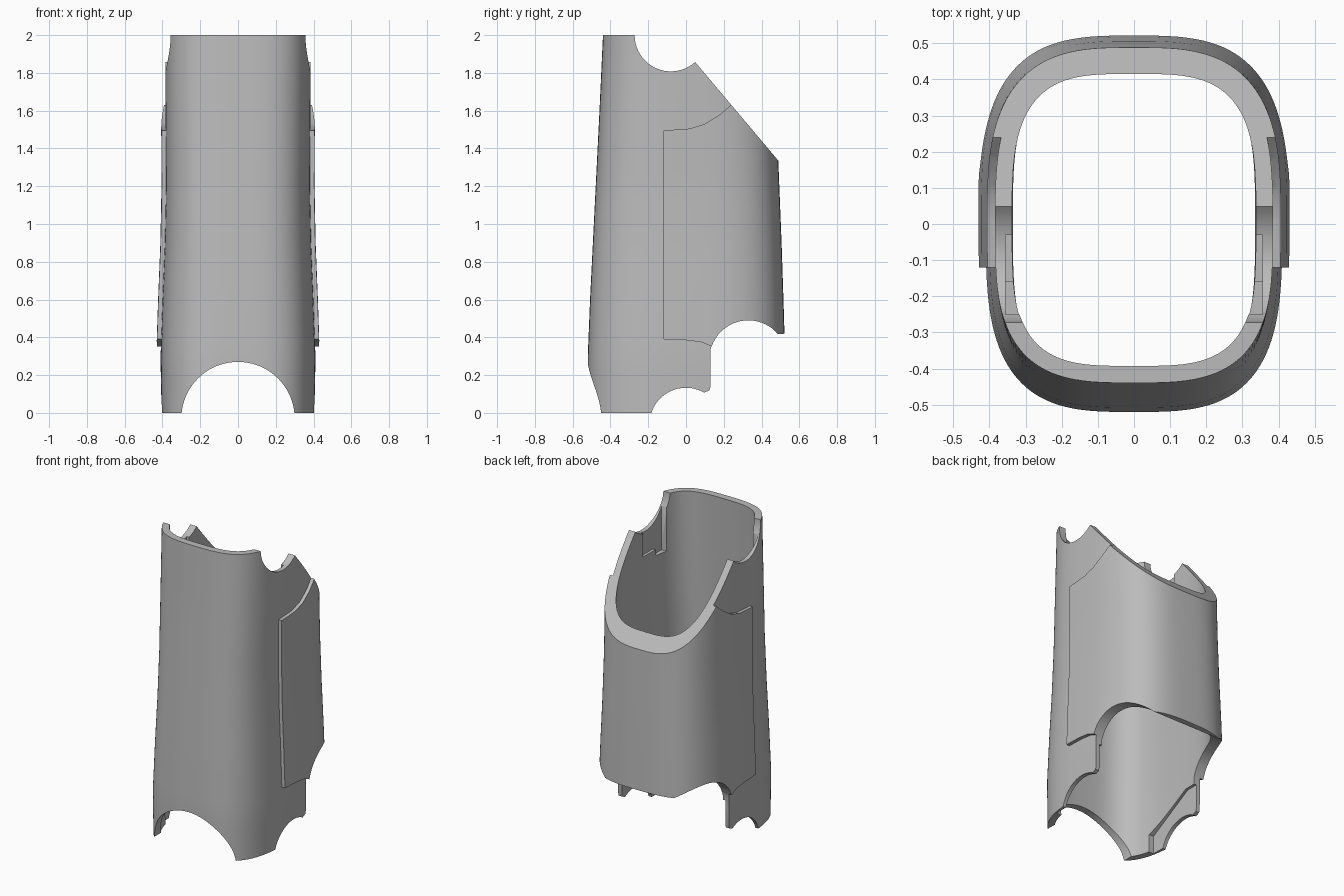
import bpy, bmesh, math

if "Cube" in bpy.data.objects:
    bpy.data.objects.remove(bpy.data.objects["Cube"], do_unlink=True)

grey = bpy.data.materials.new("plain grey")
grey.use_nodes = True
grey.diffuse_color = (0.5, 0.5, 0.5, 1)
grey.node_tree.nodes["Principled BSDF"].inputs["Base Color"].default_value = (0.5, 0.5, 0.5, 1)

SEGMENTS = 128
# height, half width, front reach, back reach
STATIONS = [(-0.1, 0.405, 0.52, 0.51), (0.3, 0.41, 0.52, 0.502), (0.6, 0.40, 0.508, 0.493),
            (0.9, 0.388, 0.493, 0.483), (1.2, 0.382, 0.478, 0.471), (1.6, 0.384, 0.458, 0.455),
            (2.1, 0.385, 0.435, 0.44)]


def size_at(z):
    for lo, hi in zip(STATIONS, STATIONS[1:]):
        if z <= hi[0] + 1e-6:
            t = (z - lo[0]) / (hi[0] - lo[0])
            return [p + t * (q - p) for p, q in zip(lo[1:], hi[1:])]
    return STATIONS[-1][1:]


def signed_power(v, p):
    return math.copysign(abs(v) ** p, v)


def finish(name, bm):
    bmesh.ops.recalc_face_normals(bm, faces=bm.faces)
    mesh = bpy.data.meshes.new(name)
    bm.to_mesh(mesh)
    bm.free()
    mesh.materials.append(grey)
    obj = bpy.data.objects.new(name, mesh)
    bpy.context.collection.objects.link(obj)
    return obj


def sleeve(name, outer, inner, power_out, power_in):
    """Rounded-square tube with outer and inner skins offset from the stations."""
    bm = bmesh.new()

    def ring(z, offset, n):
        w, front, back = [s + offset for s in size_at(z)]
        verts = []
        for i in range(SEGMENTS):
            a = math.tau * i / SEGMENTS
            x = w * signed_power(math.cos(a), 2 / n)
            y = signed_power(math.sin(a), 2 / n)
            verts.append(bm.verts.new((x, y * (back if y > 0 else front), z)))
        return verts

    heights = [-0.1 + 0.1 * i for i in range(23)]
    skin = [ring(z, outer, power_out) for z in heights]
    skin += [ring(z, inner, power_in) for z in reversed(heights)]
    for k, low in enumerate(skin):
        high = skin[(k + 1) % len(skin)]
        for i in range(SEGMENTS):
            j = (i + 1) % SEGMENTS
            bm.faces.new((low[i], low[j], high[j], high[i]))
    return finish(name, bm)


def side_prism(name, profile, x0=-1, x1=1):
    """Extrude a (y, z) outline across x."""
    bm = bmesh.new()
    a = [bm.verts.new((x0, y, z)) for y, z in profile]
    b = [bm.verts.new((x1, y, z)) for y, z in profile]
    bm.faces.new(a)
    bm.faces.new(b)
    for i in range(len(a)):
        j = (i + 1) % len(a)
        bm.faces.new((a[i], a[j], b[j], b[i]))
    return finish(name, bm)


def arc(cy, cz, r, start, end, steps=20):
    angles = [math.radians(start + (end - start) * i / steps) for i in range(steps + 1)]
    return [(cy + r * math.cos(a), cz + r * math.sin(a)) for a in angles]


def combine(target, tool, operation):
    """Apply a boolean and discard the tool."""
    tool.hide_render = True
    mod = target.modifiers.new("combine", 'BOOLEAN')
    mod.object, mod.operation, mod.solver = tool, operation, 'EXACT'
    bpy.context.view_layer.objects.active = target
    bpy.ops.object.modifier_apply(modifier=mod.name)
    bpy.data.objects.remove(tool, do_unlink=True)


# Main shell, thinned inside beside the upper and lower notches
shell = sleeve("sleeve_shell", 0, -0.047, 3.2, 3.5)
upper = [(-0.25, 1.62), (-0.16, 1.62), (-0.16, 1.66), (-0.03, 1.66), (-0.03, 2.2), (-0.25, 2.2)]
lower = [(-0.27, -0.2), (0.2, -0.2), (0.2, 0.3), (0.05, 0.3), (-0.27, 0.12)]
for side in (-1, 1):
    for outline, reach in ((upper, 0.355), (lower, 0.38)):
        combine(shell, side_prism("recess_cutter", outline, side * 0.2, side * reach), 'DIFFERENCE')

# Raised panel wrapping the back
panel = sleeve("back_panel", 0.023, -0.015, 3.1, 3.2)
panel_outline = [(-0.12, 0.39), (0.0, 0.385), (0.08, 0.375), (0.14, 0.35), (0.14, 0.3), (0.7, 0.3),
                 (0.7, 1.8), (0.4, 1.8), (0.25, 1.64), (0.18, 1.58), (0.1, 1.53), (0.02, 1.505),
                 (-0.12, 1.495)]
combine(panel, side_prism("panel_trim", panel_outline), 'INTERSECT')
combine(shell, panel, 'UNION')

# Side outline: notches, slanted top and raised back hem
outline = [(-0.7, 0)] + arc(0, -0.06, 0.193, 162, 60)
outline += [(0.125, 0.12), (0.13, 0.14), (0.13, 0.34)]
outline += arc(0.33, 0.285, 0.205, 160, 40) + [(0.53, 0.42), (0.7, 0.42), (0.7, 1.085)]
outline += arc(-0.08, 2.0, 0.192, -48, -180) + [(-0.7, 2.0)]
combine(shell, side_prism("outline_trim", outline), 'INTERSECT')

# Arch at the bottom of the front
bm = bmesh.new()
bmesh.ops.create_cone(bm, cap_ends=True, segments=96, radius1=0.3, radius2=0.3, depth=1)
for v in bm.verts:
    v.co = (v.co.x, v.co.z - 0.6, v.co.y - 0.03)
combine(shell, finish("arch_cutter", bm), 'DIFFERENCE')

bpy.ops.object.select_all(action='DESELECT')
shell.select_set(True)
bpy.context.view_layer.objects.active = shell
bpy.ops.object.shade_smooth_by_angle(angle=math.radians(30))
